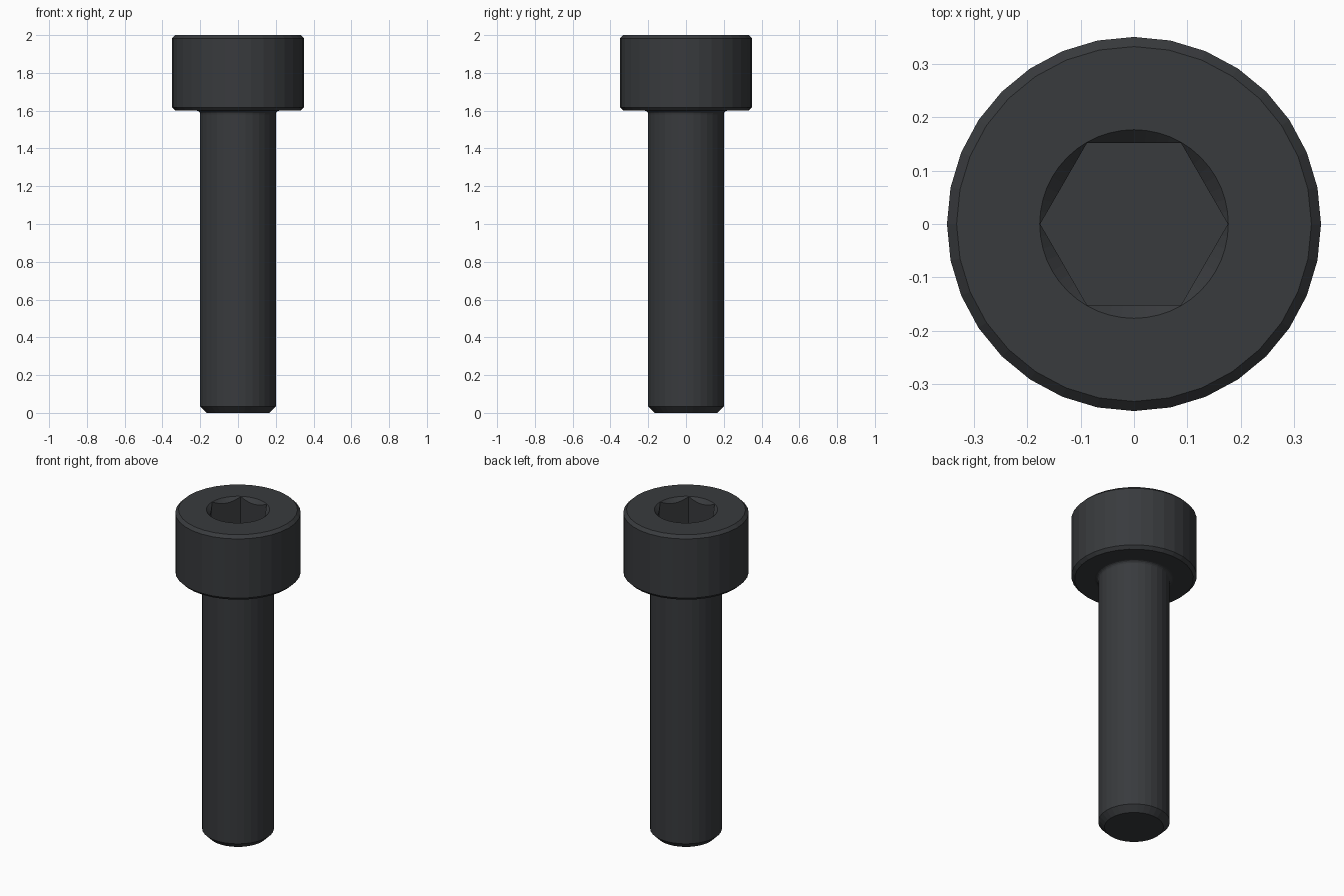
import bpy, bmesh
from math import pi, cos, sin

if "Cube" in bpy.data.objects:
    bpy.data.objects.remove(bpy.data.objects["Cube"])


def revolve(name, profile, sides):
    """Closed solid of revolution from (radius, z) points listed bottom to top."""
    bm = bmesh.new()
    rings = [[bm.verts.new((r * cos(2 * pi * i / sides), r * sin(2 * pi * i / sides), z))
              for i in range(sides)] for r, z in profile]
    for low, high in zip(rings, rings[1:]):
        for i in range(sides):
            j = (i + 1) % sides
            bm.faces.new((low[i], low[j], high[j], high[i]))
    bm.faces.new(rings[0][::-1])
    bm.faces.new(rings[-1])
    mesh = bpy.data.meshes.new(name)
    bm.to_mesh(mesh)
    bm.free()
    obj = bpy.data.objects.new(name, mesh)
    bpy.context.collection.objects.link(obj)
    return obj


def cut(target, cutter):
    mod = target.modifiers.new(cutter.name, 'BOOLEAN')
    mod.operation = 'DIFFERENCE'
    mod.solver = 'EXACT'
    mod.object = cutter
    bpy.context.view_layer.objects.active = target
    bpy.ops.object.modifier_apply(modifier=mod.name)
    bpy.data.objects.remove(cutter)


# Shank with chamfered tip, fillet under the head, chamfered head
fillet = [(0.22 - 0.02 * cos(a * pi / 8), 1.58 + 0.02 * sin(a * pi / 8)) for a in range(5)]
profile = [(0.165, 0), (0.2, 0.035), *fillet,
           (0.332, 1.6), (0.35, 1.618), (0.35, 1.982), (0.332, 2.0)]
screw = revolve("socket_head_screw", profile, 32)

# Hexagonal socket and its conical lead-in
cut(screw, revolve("hex_socket", [(0.1755, 1.8), (0.1755, 2.05)], 6))
cut(screw, revolve("socket_countersink", [(0.1265, 1.95), (0.2065, 2.03)], 48))

# Blackened steel
steel = bpy.data.materials.new("black_steel")
steel.diffuse_color = (0.04, 0.043, 0.047, 1)
steel.use_nodes = True
steel.node_tree.nodes["Principled BSDF"].inputs["Base Color"].default_value = steel.diffuse_color
screw.data.materials.clear()
screw.data.materials.append(steel)
